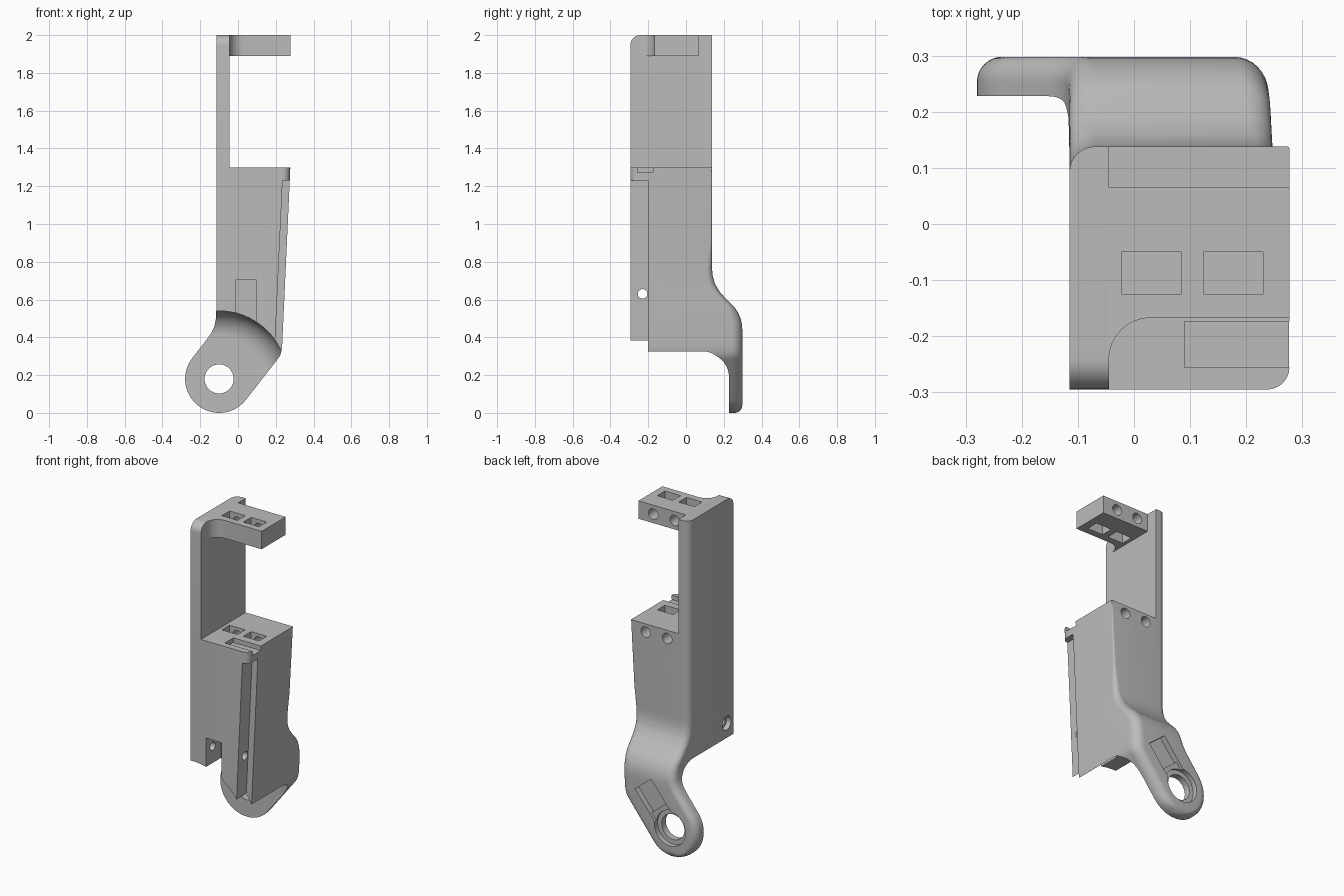
import bpy, bmesh
from math import sin, cos, pi, sqrt, radians

if "Cube" in bpy.data.objects:
    bpy.data.objects.remove(bpy.data.objects["Cube"])

grey = bpy.data.materials.new("plain grey")
grey.use_nodes = True
GREY = (0.5, 0.5, 0.5, 1)
grey.diffuse_color = GREY
grey.node_tree.nodes["Principled BSDF"].inputs["Base Color"].default_value = GREY

PIVOT_X, PIVOT_Z, LUG_R = -0.1, 0.18, 0.18
FRONT, BACK, LEFT, RIGHT, STEP = -0.295, 0.138, -0.115, 0.277, -0.045
DECK, TOP = 1.3, 2.0


def make(name, bm):
    bmesh.ops.recalc_face_normals(bm, faces=bm.faces)
    me = bpy.data.meshes.new(name)
    bm.to_mesh(me)
    bm.free()
    ob = bpy.data.objects.new(name, me)
    bpy.context.collection.objects.link(ob)
    me.materials.append(grey)
    return ob


def loft(name, rings):
    """Skin a list of equal-length rings and cap both ends."""
    bm = bmesh.new()
    rows = [[bm.verts.new(p) for p in ring] for ring in rings]
    n = len(rows[0])
    for a, b in zip(rows, rows[1:]):
        for i in range(n):
            j = (i + 1) % n
            bm.faces.new((a[i], a[j], b[j], b[i]))
    bm.faces.new(rows[0])
    bm.faces.new(rows[-1])
    return make(name, bm)


def prism(name, pts, axis, lo, hi):
    place = {"x": lambda a, b, h: (h, a, b),
             "y": lambda a, b, h: (a, h, b),
             "z": lambda a, b, h: (a, b, h)}[axis]
    return loft(name, [[place(a, b, h) for a, b in pts] for h in (lo, hi)])


def box(x0, x1, y0, y1, z0, z1):
    return prism("cutter", [(x0, y0), (x1, y0), (x1, y1), (x0, y1)], "z", z0, z1)


def arc(cx, cy, r, start, end, n=8):
    return [(cx + r * cos(radians(start + (end - start) * i / n)),
             cy + r * sin(radians(start + (end - start) * i / n))) for i in range(n + 1)]


def rod(a, b, r, axis, lo, hi, n=40):
    return prism("cutter", arc(a, b, r, 0, 360 - 360 / n, n - 1), axis, lo, hi)


def cut(ob, cutters):
    for c in cutters:
        c.hide_render = True
        mod = ob.modifiers.new("cut", "BOOLEAN")
        mod.operation, mod.solver, mod.object = "DIFFERENCE", "EXACT", c
        bpy.context.view_layer.update()
        dg = bpy.context.evaluated_depsgraph_get()
        me = bpy.data.meshes.new_from_object(ob.evaluated_get(dg))
        ob.modifiers.clear()
        ob.data = me
        bpy.data.objects.remove(c)


def interp(table, z):
    if z <= table[0][0]:
        return table[0][1]
    for (z0, v0), (z1, v1) in zip(table, table[1:]):
        if z <= z1:
            return v0 + (v1 - v0) * (z - z0) / (z1 - z0)
    return table[-1][1]


# Outline rules for the body, by height
LEFT_EDGE = [(.29, -.242), (.40, -.157), (.43, -.137), (.46, -.124), (.50, -.117), (.54, LEFT)]
RIGHT_EDGE = [(.069, .042), (.30, .222), (.33, .231), (.36, .234), (1.23, .274), (DECK, RIGHT)]
BACK_EDGE = [(.44, .298), (.47, .296), (.50, .289), (.53, .276), (.56, .256), (.60, .216),
             (.64, .179), (.68, .155), (.72, .142), (.76, BACK)]
CORNER = [(.5, .06), (.9, .012), (DECK, .004)]


def section(z):
    half = sqrt(max(LUG_R ** 2 - (z - PIVOT_Z) ** 2, 0))
    xl = PIVOT_X - half if z < .29 else interp(LEFT_EDGE, z)
    xr = PIVOT_X + half if z < .069 else interp(RIGHT_EDGE, z)
    yb = interp(BACK_EDGE, z)
    lip = .04
    if z < lip:
        yb += sqrt(lip ** 2 - (lip - z) ** 2) - lip
    w = (xr - xl) * .45
    rr, rl, rf = min(interp(CORNER, z), w), min(.045, w), min(.04, w)
    pts = [(xl, FRONT)] + arc(xr - rf, FRONT + rf, rf, -90, 0)
    pts += arc(xr - rr, yb - rr, rr, 0, 90) + arc(xl + rl, yb - rl, rl, 90, 180)
    return [(x, y, z) for x, y in pts]


levels = [PIVOT_Z - LUG_R * cos(pi * k / 36) for k in range(1, 19)]
levels += [.2 + .015 * k for k in range(40)] + [.9, 1.05, 1.23, DECK]
body = loft("body_with_pivot_lug", [section(z) for z in levels])

# Round clearance under the body, filleted into the lug
CLEAR, FILLET, FACE = .36, .13, .228
lathe = [(CLEAR, -.6)] + arc(CLEAR - FILLET, FACE - FILLET, FILLET, 0, 90, 10)
clearance = loft("cutter", [[(PIVOT_X + r * cos(2 * pi * i / 96), y, PIVOT_Z + r * sin(2 * pi * i / 96))
                             for i in range(96)] for r, y in lathe])


# Keyway on the back of the lug, running up from the pivot hole
def keyway(start, end, half, depth):
    c, s = cos(radians(51)), sin(radians(51))
    pts = [(start, -half), (end, -half), (end, half), (start, half)]
    return prism("cutter", [(PIVOT_X + u * c - v * s, PIVOT_Z + u * s + v * c) for u, v in pts],
                 "y", .298 - depth, .4)


corner_step = prism("cutter", [(.236, 1.23), (.5, 1.23), (.5, .2), (.188, .2)], "y", -.4, -.2)
POCKETS = [(-.022, .084), (.124, .23)]
cutters = [clearance, corner_step,
           rod(PIVOT_X, PIVOT_Z, .077, "y", 0, .5),
           rod(PIVOT_X, PIVOT_Z, .105, "y", .268, .5),
           keyway(0, .14, .07, .018), keyway(.13, .29, .07, .035),
           box(-.01, .095, -.5, -.15, .3, .705),
           rod(-.23, .63, .025, "x", -.5, .5),
           rod(-.23, .63, .042, "x", -.5, -.085),
           box(.09, .5, -.256, -.174, 1.272, 1.5)]
for x0, x1 in POCKETS:
    cutters += [box(x0, x1, -.125, -.05, 1.2, 1.5),
                rod((x0 + x1) / 2, 1.25, .032, "y", -.09, .4)]
cut(body, cutters)

# Tall side plate with rounded top front and rounded outer back edge
plate = prism("side_plate", [(BACK, DECK), (BACK, TOP)] + arc(FRONT + .055, TOP - .055, .055, 90, 180)
              + [(FRONT, DECK)], "x", LEFT, STEP)
bm = bmesh.new()
bm.from_mesh(plate.data)
outer = [e for e in bm.edges if all(v.co.x < LEFT + .01 and v.co.y > BACK - .01 for v in e.verts)]
bmesh.ops.bevel(bm, geom=outer, offset=.045, segments=8, profile=.5, affect="EDGES")
bm.to_mesh(plate.data)
bm.free()

# Top arm with a fillet into the plate
R = .075
arm = prism("top_arm", [(STEP, .065), (RIGHT, .065), (RIGHT, -.167)]
            + arc(STEP + R, -.167 - R, R, 90, 180), "z", 1.89, TOP)
cutters = []
for x0, x1 in POCKETS:
    cutters += [box(x0, x1, -.125, -.05, 1.8, 2.1),
                rod((x0 + x1) / 2, 1.945, .032, "y", -.09, .4)]
cut(arm, cutters)

# Smooth curves, keep sharp edges
bpy.ops.object.select_all(action="DESELECT")
for ob in (body, plate, arm):
    ob.select_set(True)
bpy.context.view_layer.objects.active = body
bpy.ops.object.shade_smooth_by_angle(angle=radians(30))
